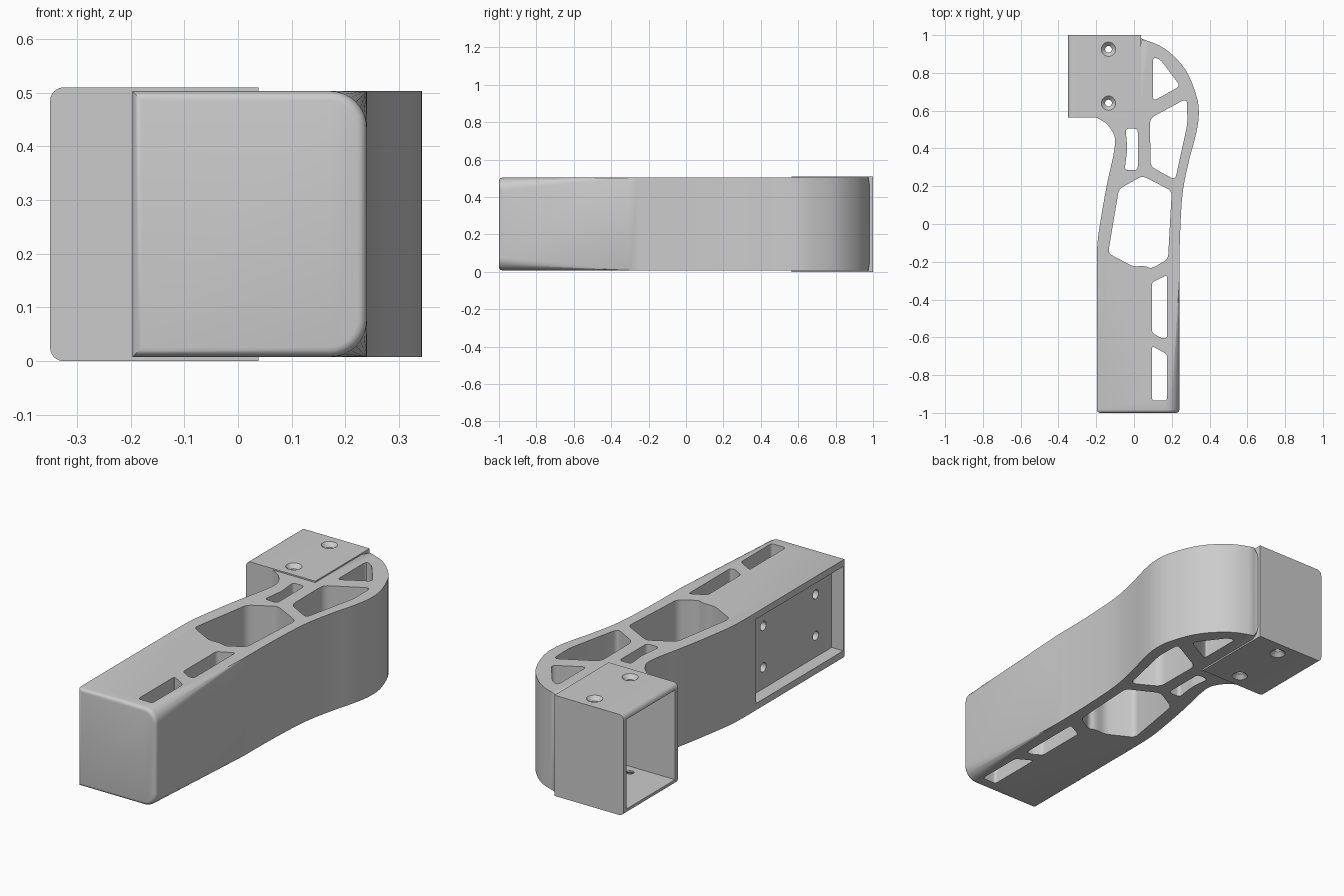
import bpy, bmesh, math
from mathutils import Vector, Matrix

if "Cube" in bpy.data.objects:
    bpy.data.objects.remove(bpy.data.objects["Cube"])

Z0, Z1 = 0.008, 0.503


def to_object(name, bm):
    bmesh.ops.recalc_face_normals(bm, faces=bm.faces[:])
    me = bpy.data.meshes.new(name)
    bm.to_mesh(me)
    bm.free()
    ob = bpy.data.objects.new(name, me)
    bpy.context.collection.objects.link(ob)
    return ob


def spline(pts, n=5):
    p = [Vector(q) for q in pts]
    p = [2 * p[0] - p[1]] + p + [2 * p[-1] - p[-2]]
    out = []
    for a, b, c, d in zip(p, p[1:], p[2:], p[3:]):
        for i in range(n):
            t = i / n
            out.append(0.5 * (2 * b + (c - a) * t + (2 * a - 5 * b + 4 * c - d) * t * t
                              + (3 * b - a - 3 * c + d) * t ** 3))
    return out + [p[-2]]


def rounded(pts, r, n=5):
    p = [Vector(q) for q in pts]
    out = []
    for i, b in enumerate(p):
        a, c = p[i - 1], p[(i + 1) % len(p)]
        s = b + (a - b).normalized() * min(r, (a - b).length * 0.45)
        e = b + (c - b).normalized() * min(r, (c - b).length * 0.45)
        out += [s * (1 - t) ** 2 + b * 2 * t * (1 - t) + e * t * t
                for t in (k / n for k in range(n + 1))]
    return out


def add_prism(bm, pts, z0, z1):
    lo = [bm.verts.new((p[0], p[1], z0)) for p in pts]
    hi = [bm.verts.new((p[0], p[1], z1)) for p in pts]
    bm.faces.new(lo[::-1])
    bm.faces.new(hi)
    for i in range(len(pts)):
        j = (i + 1) % len(pts)
        bm.faces.new((lo[i], lo[j], hi[j], hi[i]))
    return lo, hi


def add_box(bm, lo, hi):
    return add_prism(bm, [(lo[0], lo[1]), (hi[0], lo[1]), (hi[0], hi[1]), (lo[0], hi[1])],
                     lo[2], hi[2])


def add_cone(bm, loc, r1, r2, depth, rot=Matrix()):
    bmesh.ops.create_cone(bm, cap_ends=True, segments=24, radius1=r1, radius2=r2,
                          depth=depth, matrix=Matrix.Translation(loc) @ rot)


def cut(ob, bm):
    c = to_object("cutter", bm)
    c.hide_render = True
    m = ob.modifiers.new("cut", 'BOOLEAN')
    m.operation, m.solver, m.object = 'DIFFERENCE', 'EXACT', c
    bpy.context.view_layer.objects.active = ob
    bpy.ops.object.modifier_apply(modifier=m.name)
    bpy.data.objects.remove(c)


def smooth(ob):
    bpy.ops.object.select_all(action='DESELECT')
    ob.select_set(True)
    bpy.context.view_layer.objects.active = ob
    bpy.ops.object.shade_smooth_by_angle(angle=math.radians(30))


# curved arm body: outer side has a large fillet, front end a small one
outer = [Vector((0.24, -1))] + spline([
    (0.24, -0.3), (0.243, -0.08), (0.257, 0.16), (0.29, 0.33), (0.328, 0.475), (0.343, 0.58),
    (0.33, 0.68), (0.27, 0.82), (0.16, 0.93), (0.03, 0.985)])
inner = spline([
    (-0.22, 0.575), (-0.185, 0.556), (-0.145, 0.53), (-0.112, 0.485), (-0.1, 0.44),
    (-0.11, 0.36), (-0.145, 0.2), (-0.18, 0.0), (-0.194, -0.11), (-0.197, -0.22)])
outline = outer + [Vector((0.03, 0.575))] + inner + [Vector((-0.197, -1))]
bm = bmesh.new()
lo, hi = add_prism(bm, outline, Z0, Z1)
edges = [bm.edges.get((ring[i], ring[i + 1])) for ring in (lo, hi) for i in range(len(outer) - 1)]
bmesh.ops.bevel(bm, geom=edges, offset=0.07, offset_type='OFFSET', segments=8,
                profile=0.5, affect='EDGES', clamp_overlap=False)
edges = [e for e in bm.edges if all(v.co.y < -0.9999 for v in e.verts)]
bmesh.ops.bevel(bm, geom=edges, offset=0.018, offset_type='OFFSET', segments=4,
                profile=0.5, affect='EDGES', clamp_overlap=False)
arm = to_object("arm_body", bm)

# lightening windows through the arm
windows = [
    ([(0.1, 0.885), (0.14, 0.87), (0.245, 0.73), (0.1, 0.65)], 0.025),
    ([(0.28, 0.665), (0.283, 0.53), (0.218, 0.233), (0.087, 0.305), (0.085, 0.56)], 0.03),
    ([(-0.045, 0.505), (0.02, 0.505), (0.02, 0.285), (-0.05, 0.285), (-0.035, 0.4)], 0.02),
    ([(0.045, 0.255), (0.2, 0.175), (0.18, -0.185), (0.092, -0.237), (0.06, -0.222),
      (-0.005, -0.225), (-0.137, -0.155), (-0.08, 0.185)], 0.025),
    ([(0.095, -0.31), (0.175, -0.27), (0.175, -0.605), (0.145, -0.605), (0.095, -0.575)], 0.015),
    ([(0.095, -0.645), (0.175, -0.69), (0.175, -0.935), (0.095, -0.935)], 0.015),
]
bm = bmesh.new()
for pts, r in windows:
    add_prism(bm, rounded(pts, r), -0.2, 0.7)
cut(arm, bm)

# recessed mounting pocket on the inner side, with four bolt holes
bm = bmesh.new()
add_box(bm, (-0.3, -0.978, 0.042), (-0.132, -0.28, 0.469))
cut(arm, bm)
bm = bmesh.new()
for y in (-0.43, -0.85):
    for z in (0.15, 0.36):
        add_cone(bm, (-0.02, y, z), 0.023, 0.023, 0.3, Matrix.Rotation(math.pi / 2, 4, 'Y'))
cut(arm, bm)
smooth(arm)

# square socket at the head, open on its -x side
bm = bmesh.new()
lo, hi = add_box(bm, (-0.35, 0.565, 0), (0.038, 1, 0.51))
bmesh.ops.bevel(bm, geom=[bm.edges.get((r[0], r[3])) for r in (lo, hi)], offset=0.025,
                offset_type='OFFSET', segments=6, profile=0.5, affect='EDGES')
socket = to_object("socket_box", bm)
bm = bmesh.new()
add_box(bm, (-0.5, 0.588, 0.028), (0.015, 0.977, 0.482))
cut(socket, bm)

# countersunk screw holes in the top and bottom socket walls
bm = bmesh.new()
for y in (0.64, 0.925):
    add_cone(bm, (-0.135, y, 0.255), 0.018, 0.018, 0.8)
cut(socket, bm)
bm = bmesh.new()
for y in (0.64, 0.925):
    add_cone(bm, (-0.135, y, 0.505), 0.015, 0.051, 0.036)
    add_cone(bm, (-0.135, y, 0.005), 0.051, 0.015, 0.036)
cut(socket, bm)
smooth(socket)
